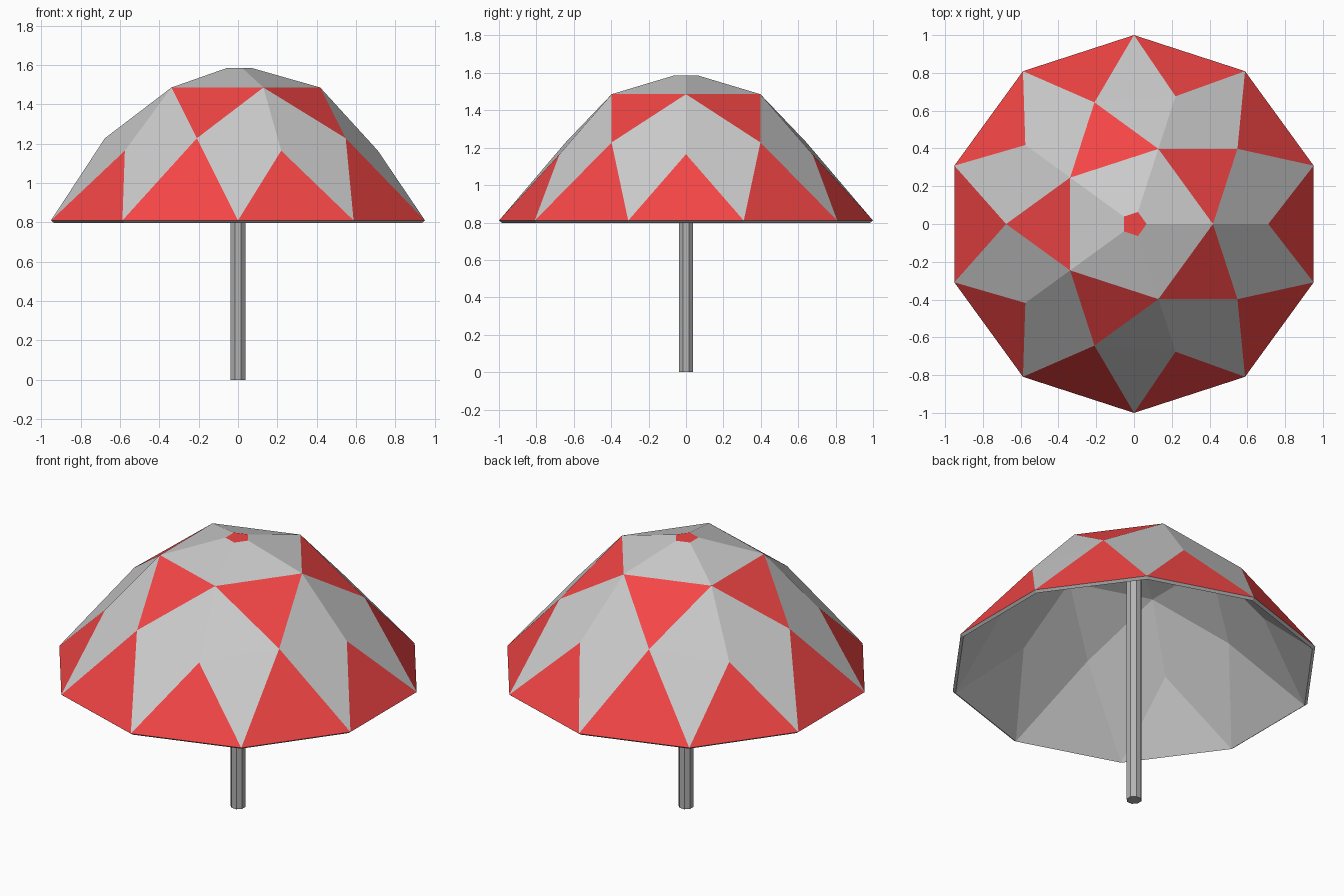
import bpy, bmesh
from math import cos, sin, radians, pi
from mathutils import Matrix

if "Cube" in bpy.data.objects:
    bpy.data.objects.remove(bpy.data.objects["Cube"])


def material(name, rgb):
    m = bpy.data.materials.new(name)
    m.diffuse_color = (*rgb, 1)
    m.use_nodes = True
    m.node_tree.nodes["Principled BSDF"].inputs["Base Color"].default_value = m.diffuse_color
    return m


def finish(name, bm, *mats):
    me = bpy.data.meshes.new(name)
    bm.to_mesh(me)
    bm.free()
    ob = bpy.data.objects.new(name, me)
    bpy.context.collection.objects.link(ob)
    for m in mats:
        me.materials.append(m)
    return ob


red = material("red", (0.9, 0.06, 0.06))
grey = material("light_grey", (0.8, 0.8, 0.8))
dark = material("dark_grey", (0.45, 0.45, 0.45))

# Canopy: half a faceted ball with a flared ten-sided rim
bm = bmesh.new()


def ring(radius, z, start, count=5):
    step = 360 / count
    return [bm.verts.new((radius * cos(radians(start + i * step)),
                          radius * sin(radians(start + i * step)), z))
            for i in range(count)]


def face(mat, *verts):
    bm.faces.new(verts).material_index = mat


RED, GREY = 0, 1
top = ring(0.067, 1.586, 0)
upper = ring(0.418, 1.486, 0)
mid = ring(0.711, 1.165, 0)        # straight below the upper ring
gap = ring(0.677, 1.228, 36)       # between the upper ring points
rim = ring(1.0, 0.81, -18, 10)

face(RED, *top)
for i in range(5):
    j = (i + 1) % 5
    r0, r1, r2 = rim[2 * i], rim[2 * i + 1], rim[(2 * i + 2) % 10]
    face(GREY, top[i], upper[i], upper[j], top[j])
    face(RED, upper[i], gap[i], upper[j])
    face(GREY, upper[i], mid[i], gap[i])
    face(GREY, upper[j], gap[i], mid[j])
    face(RED, mid[i], r0, r1)
    face(GREY, mid[i], r1, gap[i])
    face(RED, gap[i], r1, r2)
    face(GREY, gap[i], r2, mid[j])
canopy = finish("canopy", bm, red, grey)

# Cloth thickness, with a grey lining and edge
solid = canopy.modifiers.new("thickness", "SOLIDIFY")
solid.thickness = 0.02
solid.offset = -1
solid.material_offset = 1
solid.material_offset_rim = 1

# Pole: eight-sided, flat side to the front
bm = bmesh.new()
height = 1.57
bmesh.ops.create_cone(bm, cap_ends=True, segments=8, radius1=0.041,
                      radius2=0.041, depth=height,
                      matrix=Matrix.Translation((0, 0, height / 2))
                      @ Matrix.Rotation(pi / 8, 4, "Z"))
finish("pole", bm, dark)
